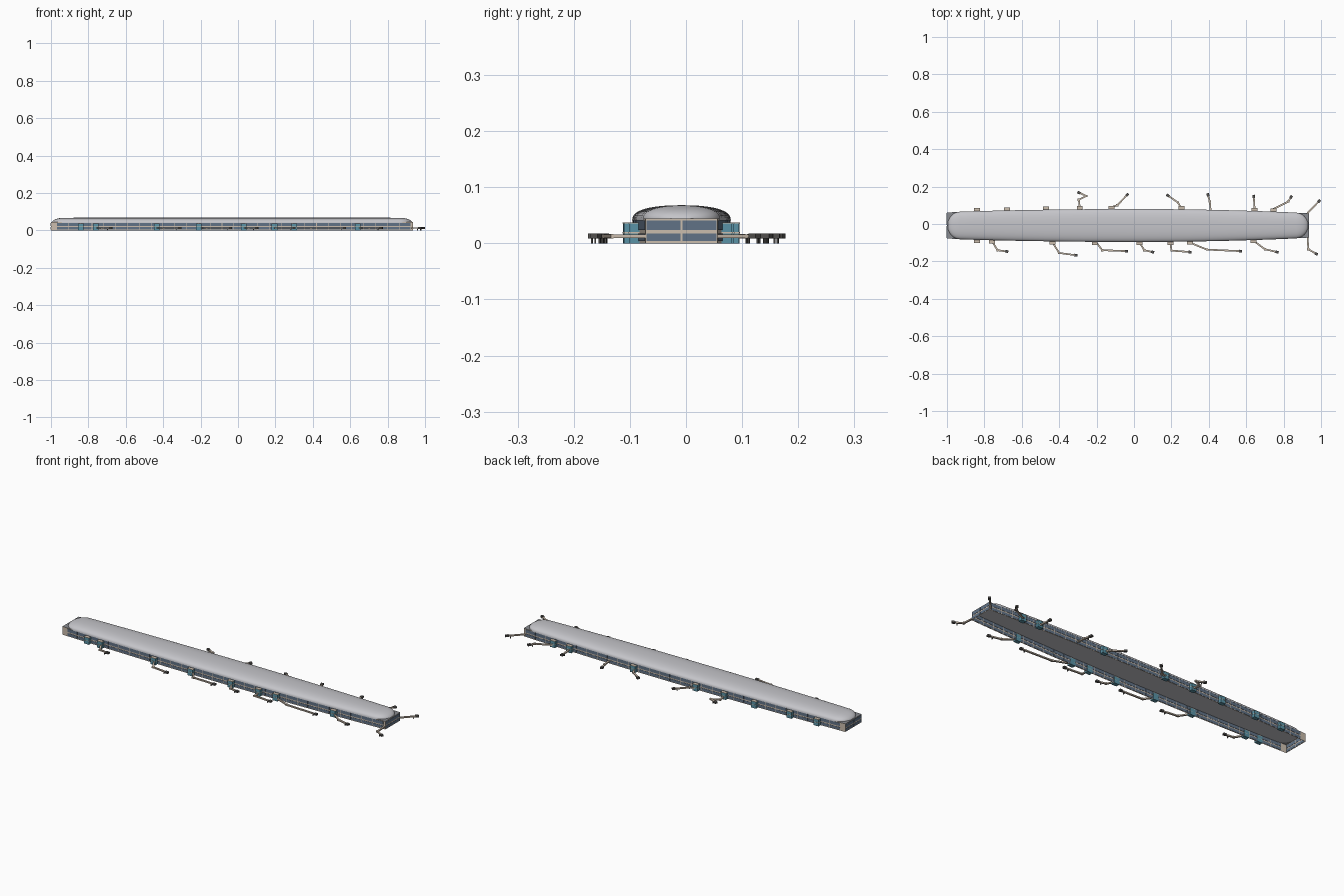
import bpy, bmesh, math
from mathutils import Vector

cube = bpy.data.objects.get("Cube")
if cube:
    bpy.data.objects.remove(cube)


def material(name, rgb):
    m = bpy.data.materials.new(name)
    m.use_nodes = True
    m.diffuse_color = (*rgb, 1)
    b = m.node_tree.nodes["Principled BSDF"]
    b.inputs["Base Color"].default_value = (*rgb, 1)
    b.inputs["Roughness"].default_value = 0.7
    return m


ROOF = material("pale grey roof", (0.56, 0.56, 0.59))
DECK = material("dark grey deck", (0.25, 0.26, 0.28))
WALL = material("beige wall", (0.60, 0.51, 0.42))
GLASS = material("slate glass", (0.12, 0.17, 0.24))
TEAL = material("teal glass", (0.10, 0.29, 0.38))
DARK = material("dark brown grey", (0.09, 0.085, 0.08))

X0, X1, CY, TOP = -1.0, 0.935, -0.008, 0.044


def half(x):
    """Half width of the building, widest near the middle."""
    return 0.088 - (0.016 if x < 0 else 0.025) * x * x


def wall_point(x, side):
    return Vector((x, CY + side * (half(x) - 0.002)))


def finish(name, bm, mats, recalc=True):
    if recalc:
        bmesh.ops.recalc_face_normals(bm, faces=bm.faces[:])
    me = bpy.data.meshes.new(name)
    bm.to_mesh(me)
    bm.free()
    for m in mats:
        me.materials.append(m)
    ob = bpy.data.objects.new(name, me)
    bpy.context.collection.objects.link(ob)
    return ob


def prism(bm, p, q, width, z0, z1, mat=0):
    """Upright bar running from p to q in plan."""
    p, q = Vector(p), Vector(q)
    d = (q - p).normalized()
    n = Vector((-d.y, d.x)) * width / 2
    plan = [p - n, q - n, q + n, p + n]
    lo = [bm.verts.new((*v, z0)) for v in plan]
    hi = [bm.verts.new((*v, z1)) for v in plan]
    faces = [bm.faces.new(lo[::-1]), bm.faces.new(hi)]
    for i in range(4):
        j = (i + 1) % 4
        faces.append(bm.faces.new((lo[i], lo[j], hi[j], hi[i])))
    for f in faces:
        f.material_index = mat


# Walls: an open shell around the curved plan
N = 30
xs = [X0 + (X1 - X0) * i / N for i in range(N + 1)]
plan = [wall_point(x, -1) for x in xs] + [wall_point(x, 1) for x in reversed(xs)]
bm = bmesh.new()
low = [bm.verts.new((*p, 0)) for p in plan]
high = [bm.verts.new((*p, TOP)) for p in plan]
for i in range(len(plan)):
    j = (i + 1) % len(plan)
    bm.faces.new((low[i], low[j], high[j], high[i]))
finish("terminal_walls", bm, [WALL], False)

# Flat deck under the domed roof
bm = bmesh.new()
bm.faces.new([bm.verts.new((*p, TOP)) for p in plan])
finish("roof_deck", bm, [DECK], False)

# Window panes in two storeys on all four sides
BANDS = ((0.004, 0.018), (0.024, 0.041))
bm = bmesh.new()
start, stop = X0 + 0.03, X1 - 0.01
step = (stop - start) / N
for z0, z1 in BANDS:
    for side in (-1, 1):
        for i in range(N):
            a = start + i * step + 0.0015
            prism(bm, wall_point(a, side), wall_point(a + step - 0.003, side),
                  0.0024, z0, z1)
    for x in (X0, X1):
        w = half(x) - 0.004
        for s in (-1, 1):
            prism(bm, (x, CY + s * 0.0015), (x, CY + s * w), 0.0024, z0, z1)
finish("windows", bm, [GLASS])

# Domed roof: arched sections lofted along the length, rounded at both ends
bm = bmesh.new()
ARC, END = 24, 0.075
ease = [END * (1 - math.cos(math.pi / 2 * i / 10)) for i in range(10)]
stations = [X0 + 0.004 + e for e in ease]
stations += [X0 + END + (X1 - X0 - 2 * END) * i / 24 for i in range(1, 24)]
stations += [X1 - 0.004 - e for e in reversed(ease)]
rows = []
for x in stations:
    d = min(x - stations[0], stations[-1] - x, END)
    t = 1 - d / END
    wide = max(0.3, (1 - t ** 2.5) ** 0.5)
    tall = max(0.08, (1 - t ** 2.2) ** 0.5)
    row = []
    for k in range(ARC + 1):
        a = math.pi * k / ARC
        c, s = math.cos(a), math.sin(a)
        y = math.copysign(abs(c) ** 0.85, c) * half(x) * wide
        row.append(bm.verts.new((x, CY - y, 0.041 + 0.027 * tall * abs(s) ** 0.8)))
    rows.append(row)
for a, b in zip(rows, rows[1:]):
    for k in range(ARC):
        bm.faces.new((a[k], b[k], b[k + 1], a[k + 1]))
    bm.faces.new((a[0], a[-1], b[-1], b[0]))
bm.faces.new(rows[0])
bm.faces.new(rows[-1][::-1])
roof = finish("domed_roof", bm, [ROOF])
bpy.context.view_layer.objects.active = roof
roof.select_set(True)
bpy.ops.object.shade_smooth_by_angle(angle=math.radians(40))
roof.select_set(False)

# Gate boxes: glazed blocks with beige caps, bands and corner posts
GATES = {-1: (-0.84, -0.76, -0.435, -0.21, 0.03, 0.195, 0.30, 0.64),
         1: (-0.84, -0.68, -0.47, -0.29, -0.12, 0.255, 0.645, 0.745)}
bm = bmesh.new()
for side, places in GATES.items():
    for x in places:
        y = CY + side * (half(x) - 0.006)
        out = y + side * 0.022
        prism(bm, (x, y), (x, out), 0.030, 0, 0.035, 1)
        prism(bm, (x, y), (x, out + side * 0.0008), 0.0316, 0.035, 0.037, 0)
        prism(bm, (x, y), (x, out + side * 0.0008), 0.0316, 0.018, 0.020, 0)
finish("gate_boxes", bm, [WALL, TEAL])

# Boarding bridges: bent tubes from the wall to a raised cab on legs
BRIDGES = (
    ((-.76, -.09), (-.73, -.14), (-.68, -.147)),
    ((-.435, -.10), (-.40, -.155), (-.31, -.167)),
    ((-.20, -.10), (-.17, -.14), (-.04, -.145)),
    ((.03, -.10), (.055, -.14), (.10, -.15)),
    ((.195, -.10), (.20, -.142), (.30, -.15)),
    ((.30, -.10), (.39, -.137), (.57, -.145)),
    ((.64, -.09), (.70, -.135), (.765, -.15)),
    ((.928, -.07), (.932, -.135), (.975, -.16)),
    ((-.29, .09), (-.295, .13), (-.255, .15), (-.295, .168)),
    ((-.12, .09), (-.09, .10), (-.035, .157)),
    ((.255, .08), (.235, .115), (.18, .153)),
    ((.41, .07), (.405, .12), (.395, .157)),
    ((.645, .08), (.64, .148)),
    ((.745, .08), (.825, .12), (.84, .145)),
    ((.925, .055), (.99, .123)),
)
tubes, cabs = bmesh.new(), bmesh.new()
for path in BRIDGES:
    pts = [Vector(p) for p in path]
    for a, b in zip(pts, pts[1:]):
        prism(tubes, a, b, 0.009, 0.0095, 0.016)
    for p in pts[1:-1]:
        prism(tubes, p - Vector((.006, 0)), p + Vector((.006, 0)), 0.012, 0.009, 0.017)
    end = pts[-1]
    d = (end - pts[-2]).normalized()
    n = Vector((-d.y, d.x))
    prism(cabs, end - d * 0.009, end + d * 0.008, 0.014, 0.009, 0.018)
    for s in (-1, 1):
        foot = end - d * 0.018 + n * s * 0.003
        prism(cabs, foot - d * 0.0015, foot + d * 0.0015, 0.003, 0, 0.0095)
finish("bridge_tubes", tubes, [WALL])
finish("bridge_cabs", cabs, [DARK])
